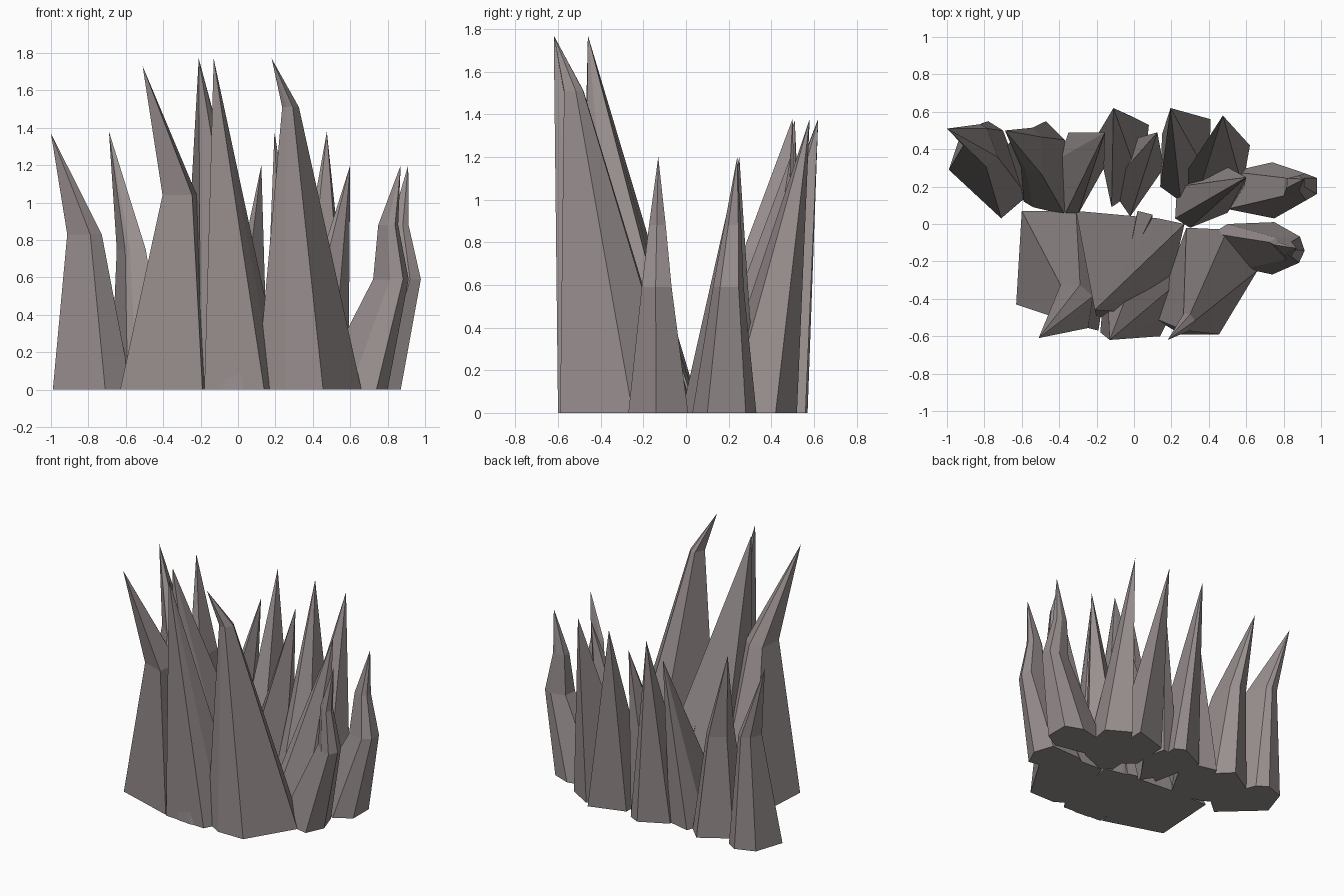
import bpy, bmesh, math

if "Cube" in bpy.data.objects:
    bpy.data.objects.remove(bpy.data.objects["Cube"])

rock = bpy.data.materials.new("rock")
rock.diffuse_color = (0.32, 0.275, 0.275, 1)
rock.use_nodes = True
rock.node_tree.nodes["Principled BSDF"].inputs["Base Color"].default_value = rock.diffuse_color


def spike(name, base, apex, rings=()):
    """Loft a base outline through shrunken rings (x, y, z, scale) to a point."""
    n = len(base)
    cx = sum(p[0] for p in base) / n
    cy = sum(p[1] for p in base) / n
    base = sorted(base, key=lambda p: math.atan2(p[1] - cy, p[0] - cx))
    bm = bmesh.new()
    loops = [[bm.verts.new((x, y, 0)) for x, y in base]]
    for rx, ry, rz, s in rings:
        loops.append([bm.verts.new((rx + (x - cx) * s, ry + (y - cy) * s, rz))
                      for x, y in base])
    bm.faces.new(loops[0][::-1])
    for a, b in zip(loops, loops[1:]):
        for i in range(n):
            j = (i + 1) % n
            bm.faces.new((a[i], a[j], b[j], b[i]))
    tip = bm.verts.new(apex)
    top = loops[-1]
    for i in range(n):
        bm.faces.new((top[i], top[(i + 1) % n], tip))
    bmesh.ops.recalc_face_normals(bm, faces=bm.faces)
    me = bpy.data.meshes.new(name)
    bm.to_mesh(me)
    bm.free()
    me.materials.append(rock)
    bpy.context.collection.objects.link(bpy.data.objects.new(name, me))


# Tall front spikes
spike("front_spike_left",
      [(-.60, .07), (-.63, -.43), (-.19, -.57), (-.12, -.1), (-.31, .07)],
      (-.51, -.61, 1.73), [(-.31, -.42, 1.04, .36)])
spike("front_spike_rear",
      [(-.31, .07), (.13, .03), (.27, 0), (.2, -.3), (.08, -.48), (-.2, -.5)],
      (-.21, -.46, 1.77))
spike("front_spike_middle",
      [(-.18, -.58), (.14, -.6), (.2, -.48), (.25, -.3), (.05, -.15), (-.15, -.2)],
      (-.13, -.62, 1.77))
spike("front_spike_right",
      [(.1, -.5), (.25, -.59), (.455, -.59), (.66, -.25), (.5, -.03), (.28, -.02)],
      (.18, -.62, 1.77), [(.28, -.53, 1.51, .16)])
spike("front_splinter", [(-.08, -.59), (.03, -.6), (.09, -.59), (0, -.4)],
      (-.05, -.56, .62))
spike("inner_splinter", [(-.03, -.1), (.02, .07), (.1, .05), (.08, -.15)],
      (-.04, -.23, .85))

# Medium spikes along the back, left to right
spike("back_spike_far_left",
      [(-.99, .29), (-.71, .03), (-.57, .15), (-.70, .5), (-.78, .55), (-.92, .5)],
      (-1, .51, 1.37), [(-.82, .44, .83, .44)])
spike("back_spike_left",
      [(-.59, .12), (-.54, .09), (-.37, .05), (-.37, .45), (-.47, .55), (-.68, .42)],
      (-.69, .5, 1.38), [(-.56, .38, .75, .5)])
spike("back_spike_small_left",
      [(-.40, .35), (-.37, .05), (-.30, .05), (-.16, .3), (-.18, .45), (-.35, .49)],
      (-.155, .49, 1.2))
spike("back_spike_center_left",
      [(-.2, .47), (-.12, .09), (.04, .2), (.08, .53), (0, .57)],
      (-.11, .62, 1.38))
spike("back_spike_small_center",
      [(-.02, .04), (-.13, .2), (-.02, .45), (.12, .47), (.16, .3)],
      (.125, .49, 1.2))
spike("back_spike_center_right",
      [(.14, .2), (.25, .12), (.4, .25), (.41, .56), (.15, .48)],
      (.195, .62, 1.38))
spike("back_spike_right",
      [(.23, .2), (.33, .12), (.58, .2), (.62, .42), (.45, .52)],
      (.475, .58, 1.38))
spike("back_spike_small_right",
      [(.23, .2), (.22, .03), (.30, -.02), (.5, .06), (.59, .2), (.45, .33)],
      (.60, .25, 1.2))

# Bent spikes on the right side
spike("bent_spike_rear",
      [(.5, .08), (.75, .03), (.87, .1), (.87, .28), (.74, .33), (.52, .28)],
      (.91, .24, 1.2),
      [(.9, .2, .59, .48), (.87, .22, .88, .26)])
spike("bent_spike_front",
      [(.42, -.05), (.6, -.24), (.74, -.27), (.8, -.14), (.75, .01), (.5, 0)],
      (.87, -.13, 1.2),
      [(.83, -.13, .59, .5), (.81, -.13, .88, .28)])
